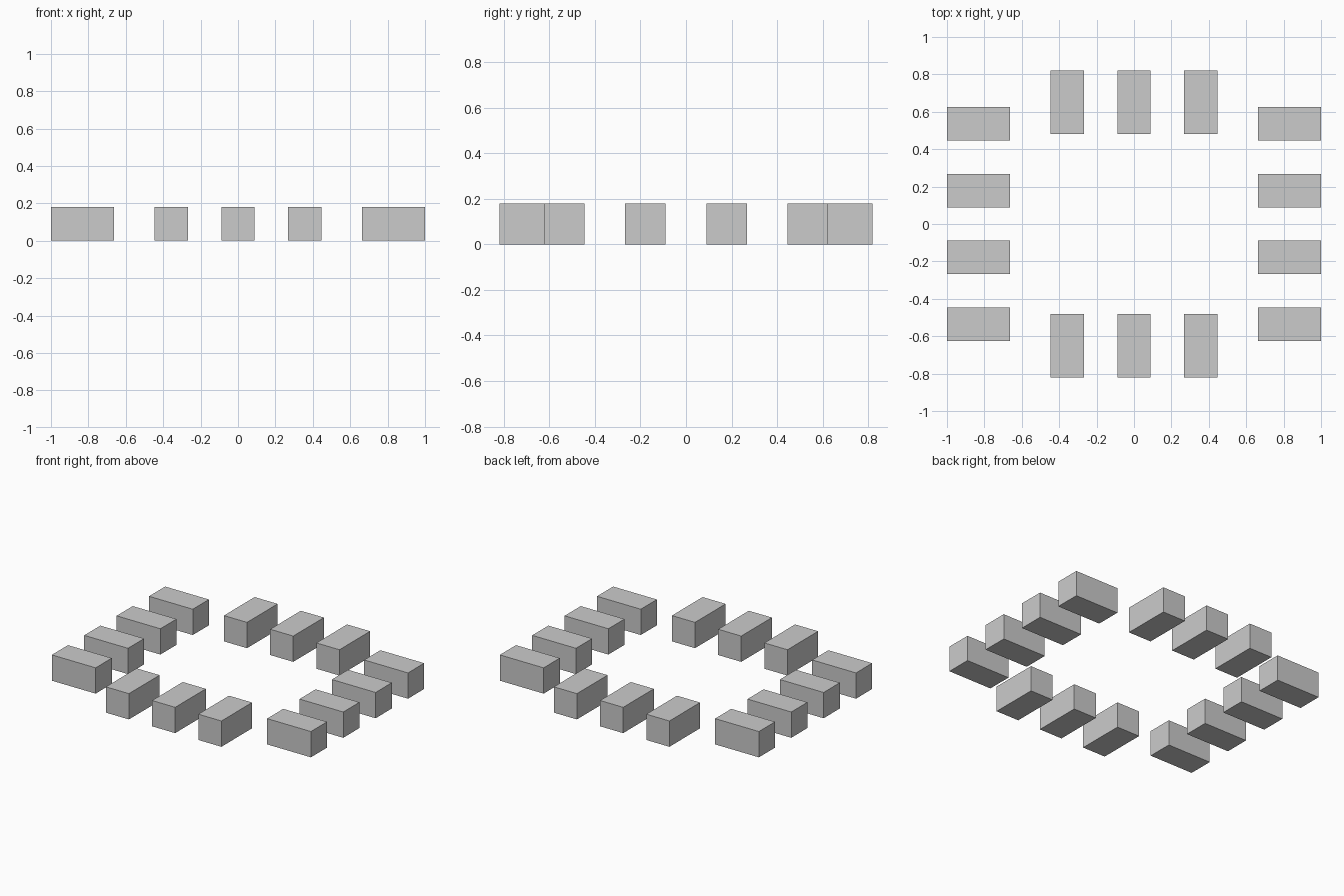
import bpy

if "Cube" in bpy.data.objects:
    bpy.data.objects.remove(bpy.data.objects["Cube"])

LENGTH, WIDTH, HEIGHT = 0.338, 0.178, 0.18
PITCH = 0.357            # spacing between neighbouring blocks
SIDE_X, END_Y = 0.831, 0.651


def block(name, x, y, size_x, size_y):
    bpy.ops.mesh.primitive_cube_add(size=1, location=(x, y, HEIGHT / 2))
    ob = bpy.context.object
    ob.name = name
    ob.scale = (size_x, size_y, HEIGHT)
    bpy.ops.object.transform_apply(location=False, rotation=False, scale=True)


# Left and right columns: four blocks each, lying along x
for side, sx in (("left", -1), ("right", 1)):
    for i in range(4):
        block(f"{side}_block_{i + 1}", sx * SIDE_X, (i - 1.5) * PITCH, LENGTH, WIDTH)

# Front and back rows: three blocks each, lying along y
for side, sy in (("front", -1), ("back", 1)):
    for i in range(3):
        block(f"{side}_block_{i + 1}", (i - 1) * PITCH, sy * END_Y, WIDTH, LENGTH)
